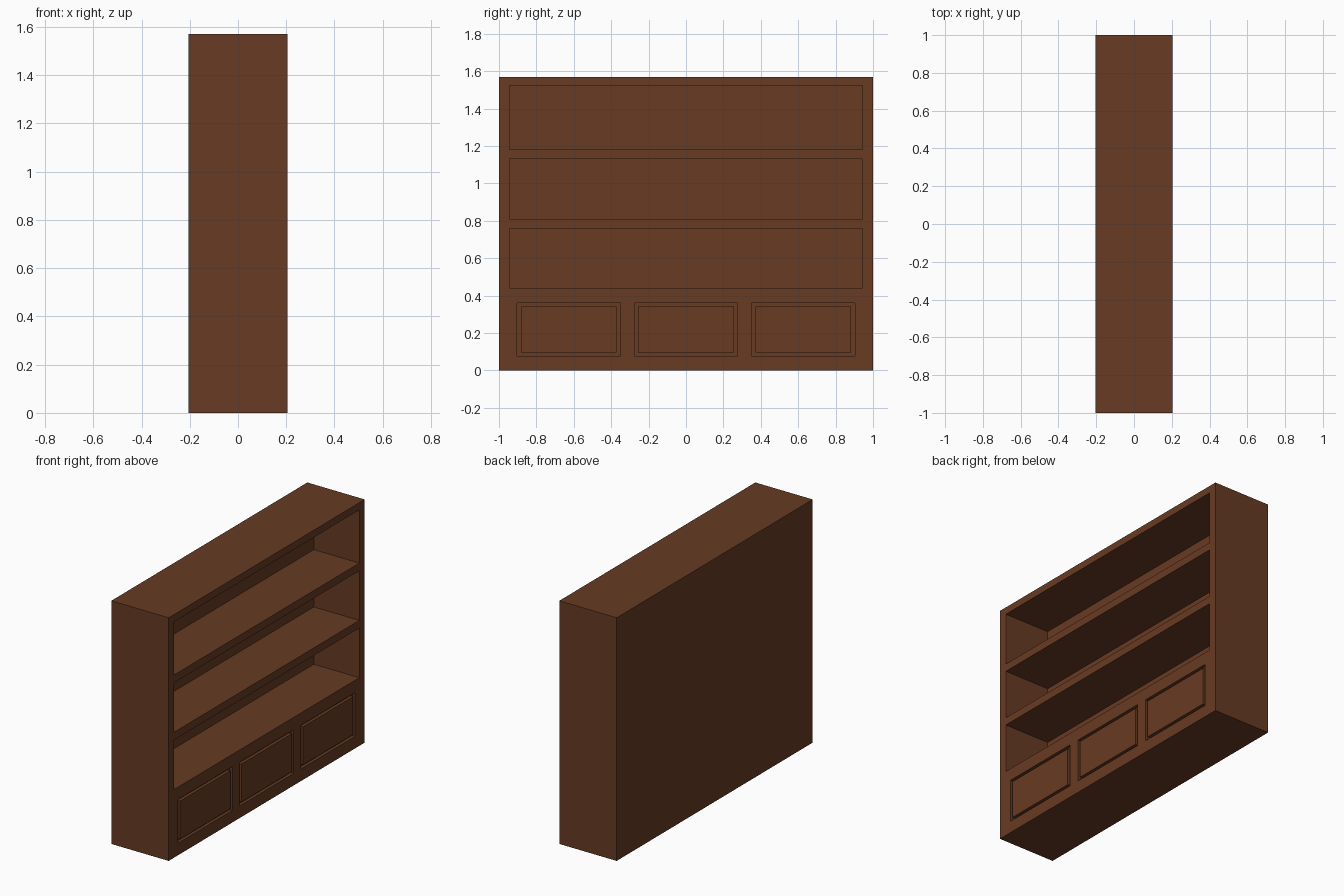
import bpy
import bmesh
from mathutils import Matrix, Vector

if "Cube" in bpy.data.objects:
    bpy.data.objects.remove(bpy.data.objects["Cube"])

HALF_DEPTH, HALF_WIDTH, HEIGHT = 0.205, 1.0, 1.57
NICHE_BACK = -0.12
GROOVE = 0.02

# Brown wood
wood = bpy.data.materials.new("brown_wood")
wood.use_nodes = True
colour = (0.135, 0.043, 0.017, 1.0)
wood.diffuse_color = colour
bsdf = next(n for n in wood.node_tree.nodes if n.type == "BSDF_PRINCIPLED")
bsdf.inputs["Base Color"].default_value = colour
bsdf.inputs["Roughness"].default_value = 0.7


def add_box(bm, low, high):
    low, high = Vector(low), Vector(high)
    matrix = Matrix.Translation((low + high) / 2) @ Matrix.Diagonal((*(high - low), 1))
    return bmesh.ops.create_cube(bm, size=1, matrix=matrix)["verts"]


def make_object(name, bm):
    mesh = bpy.data.meshes.new(name)
    bm.to_mesh(mesh)
    bm.free()
    mesh.materials.append(wood)
    obj = bpy.data.objects.new(name, mesh)
    bpy.context.collection.objects.link(obj)
    return obj


# Solid case, open side towards +x
bm = bmesh.new()
add_box(bm, (-HALF_DEPTH, -HALF_WIDTH, 0), (HALF_DEPTH, HALF_WIDTH, HEIGHT))
case = make_object("bookcase_body", bm)

# Cutters for the three shelf niches and the three door recesses
bm = bmesh.new()
for bottom, top in ((0.44, 0.76), (0.81, 1.13), (1.18, 1.523)):
    add_box(bm, (NICHE_BACK, -0.945, bottom), (HALF_DEPTH + 0.1, 0.945, top))
doors = {"right_door_panel": -0.627, "middle_door_panel": 0, "left_door_panel": 0.627}
door_half, door_low, door_high = 0.276, 0.078, 0.36
for y in doors.values():
    add_box(bm, (HALF_DEPTH - GROOVE, y - door_half, door_low),
            (HALF_DEPTH + 0.1, y + door_half, door_high))
cutter = make_object("opening_cutter", bm)
cutter.hide_render = True

cut = case.modifiers.new("openings", "BOOLEAN")
cut.operation = "DIFFERENCE"
cut.solver = "EXACT"
cut.object = cutter
bpy.context.view_layer.objects.active = case
bpy.ops.object.modifier_apply(modifier=cut.name)
bpy.data.objects.remove(cutter)

# Raised door panels, flush with the case and ringed by a groove
for name, y in doors.items():
    bm = bmesh.new()
    inset = door_half - GROOVE
    add_box(bm, (HALF_DEPTH - GROOVE, y - inset, door_low + GROOVE * 0.9),
            (HALF_DEPTH, y + inset, door_high - GROOVE * 0.9))
    bm.normal_update()
    hidden = [f for f in bm.faces if f.normal.x < -0.5]
    bmesh.ops.delete(bm, geom=hidden, context="FACES_ONLY")
    make_object(name, bm)
